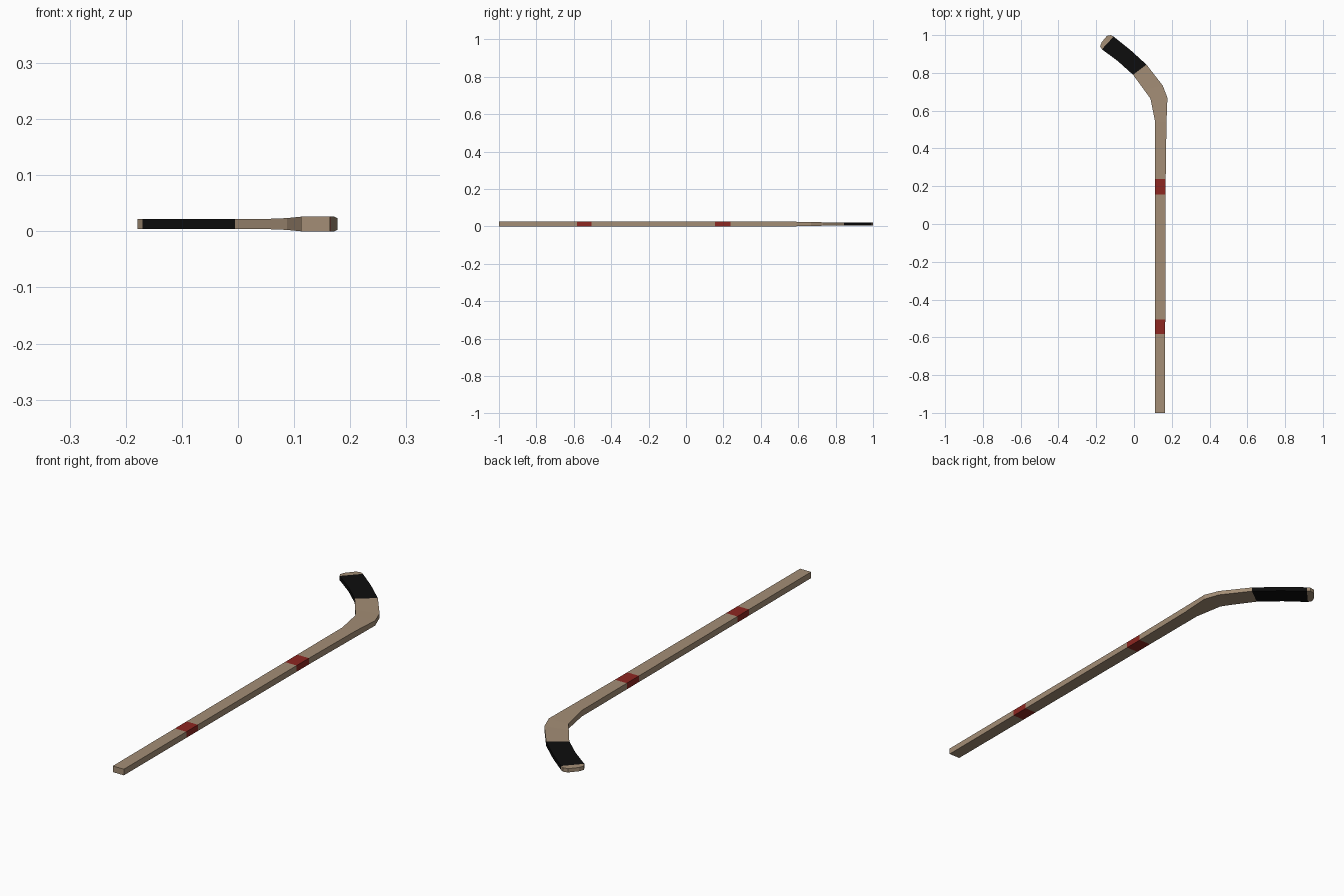
import bpy, bmesh

if "Cube" in bpy.data.objects:
    bpy.data.objects.remove(bpy.data.objects["Cube"])

def material(name, rgb):
    m = bpy.data.materials.new(name)
    m.diffuse_color = (*rgb, 1)
    m.use_nodes = True
    m.node_tree.nodes["Principled BSDF"].inputs["Base Color"].default_value = m.diffuse_color
    return m

WOOD, RED, BLACK = 0, 1, 2
mats = [material("wood", (0.37, 0.27, 0.18)),
        material("red_band", (0.27, 0.02, 0.015)),
        material("black_tape", (0.004, 0.004, 0.004))]

def loft(name, sections):
    """Sections: (left x, left y, right x, right y, half thickness, colour of next span)."""
    bm = bmesh.new()
    mid = 0.013
    rings = [[bm.verts.new(p) for p in ((lx, ly, mid - h), (rx, ry, mid - h),
                                        (rx, ry, mid + h), (lx, ly, mid + h))]
             for lx, ly, rx, ry, h, c in sections]
    for a, b, s in zip(rings, rings[1:], sections):
        for i in range(4):
            j = (i + 1) % 4
            bm.faces.new((a[i], a[j], b[j], b[i])).material_index = s[5]
    bm.faces.new(rings[0][::-1])
    bm.faces.new(rings[-1])
    bmesh.ops.recalc_face_normals(bm, faces=bm.faces)
    me = bpy.data.meshes.new(name)
    bm.to_mesh(me)
    bm.free()
    for m in mats:
        me.materials.append(m)
    ob = bpy.data.objects.new(name, me)
    bpy.context.collection.objects.link(ob)

# Straight shaft with two red bands
shaft = [(0.112, y, 0.167 + 0.003 * y, y, 0.013, c) for y, c in
         ((-1.0, WOOD), (-0.583, RED), (-0.505, WOOD), (0.155, RED), (0.237, WOOD))]
# Bent neck, taped blade and rounded tip
blade = [(0.112, 0.54, 0.172, 0.54, 0.013, WOOD),
         (0.087, 0.664, 0.177, 0.668, 0.0105, WOOD),
         (0.055, 0.708, 0.152, 0.733, 0.0092, WOOD),
         (-0.005, 0.79, 0.066, 0.844, 0.009, BLACK),
         (-0.085, 0.862, -0.02, 0.922, 0.009, BLACK),
         (-0.17, 0.925, -0.108, 0.992, 0.009, WOOD),
         (-0.179, 0.941, -0.122, 1.0, 0.0085, WOOD),
         (-0.171, 0.963, -0.143, 0.996, 0.008, WOOD)]
loft("hockey_stick", shaft + blade)
